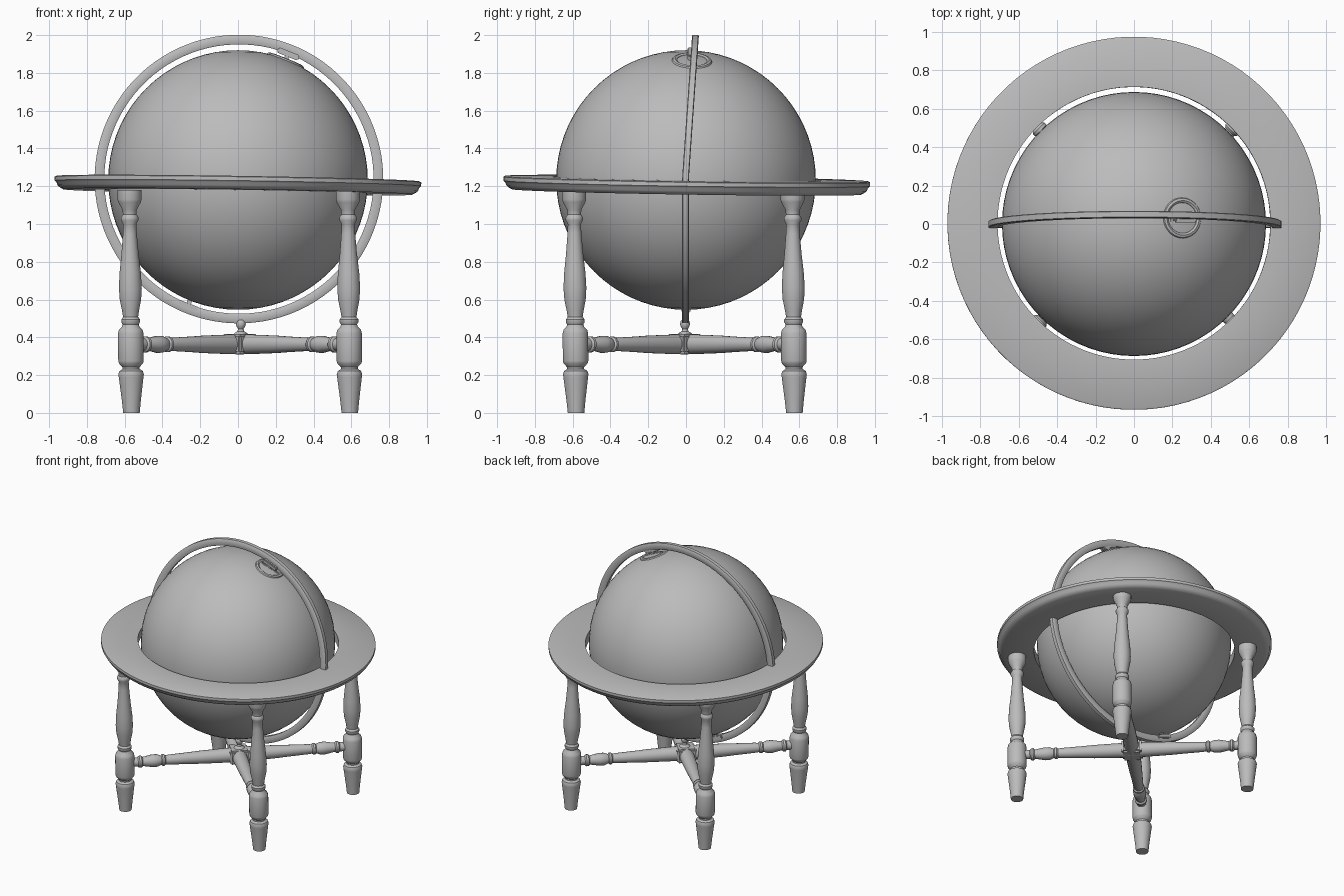
import bpy, bmesh, math
from mathutils import Vector, Matrix

cube = bpy.data.objects.get("Cube")
if cube:
    bpy.data.objects.remove(cube, do_unlink=True)

grey = bpy.data.materials.new("plain grey")
grey.use_nodes = True
colour = (0.5, 0.5, 0.5, 1)
grey.diffuse_color = colour
grey.node_tree.nodes["Principled BSDF"].inputs["Base Color"].default_value = colour


def finish(name, bm, matrix=Matrix(), angle=35):
    """Turn a bmesh into a smooth shaded object."""
    bmesh.ops.recalc_face_normals(bm, faces=bm.faces)
    mesh = bpy.data.meshes.new(name)
    bm.to_mesh(mesh)
    bm.free()
    mesh.materials.append(grey)
    obj = bpy.data.objects.new(name, mesh)
    bpy.context.collection.objects.link(obj)
    obj.matrix_world = matrix
    bpy.ops.object.select_all(action='DESELECT')
    obj.select_set(True)
    bpy.context.view_layer.objects.active = obj
    bpy.ops.object.shade_smooth_by_angle(angle=math.radians(angle))
    return obj


def lathe(name, profile, sides, matrix=Matrix(), closed=False, angle=35):
    """Spin (radius, height) points about z; open profiles get end caps."""
    bm = bmesh.new()
    rings = []
    for r, z in profile:
        rings.append([bm.verts.new((r * math.cos(t), r * math.sin(t), z))
                      for t in (2 * math.pi * (i + 0.5) / sides for i in range(sides))])
    pairs = list(zip(rings, rings[1:]))
    if closed:
        pairs.append((rings[-1], rings[0]))
    else:
        bm.faces.new(rings[0])
        bm.faces.new(rings[-1])
    for a, b in pairs:
        for i in range(sides):
            j = (i + 1) % sides
            bm.faces.new((a[i], a[j], b[j], b[i]))
    return finish(name, bm, matrix, angle)


def box(name, size, matrix, bevel=0.006):
    bm = bmesh.new()
    bmesh.ops.create_cube(bm, size=1, matrix=Matrix.Diagonal((*size, 1)))
    bmesh.ops.bevel(bm, geom=bm.edges[:], offset=bevel, segments=2, affect='EDGES')
    return finish(name, bm, matrix)


def move(x, y, z):
    return Matrix.Translation((x, y, z))


# Globe
centre = Vector((0, 0, 1.233))
bm = bmesh.new()
bmesh.ops.create_uvsphere(bm, u_segments=72, v_segments=36, radius=0.687)
finish("globe", bm, move(*centre))

# Flat horizon ring with a moulded rim, slightly out of level
horizon = [(0.71, 1.24), (0.962, 1.24), (0.971, 1.235), (0.971, 1.215),
           (0.96, 1.205), (0.955, 1.19), (0.94, 1.178), (0.925, 1.17), (0.71, 1.17)]
tilt = Matrix.Rotation(0.0155, 4, 'Y') @ Matrix.Rotation(-0.0155, 4, 'X')
lathe("horizon_ring", [(r, z - 1.24) for r, z in horizon], 96,
      move(0, 0.004, 1.24) @ tilt, closed=True)

# Upright meridian hoop, its upper half leaning back
band = [(0.713, -0.014), (0.719, -0.018), (0.758, -0.018), (0.764, -0.014),
        (0.764, 0.014), (0.758, 0.018), (0.719, 0.018), (0.713, 0.014)]
hoop = lathe("meridian_hoop", band, 96, closed=True)
for v in hoop.data.vertices:
    x, y, z = v.co
    v.co = (x + 0.005, -z + 0.07 * max(y, 0) - 0.003, y + 1.238)

# Pole fittings: clips on the hoop, pins, and the dial at the upper pole
axis = Vector((0.255, 0.032, 0.64)).normalized()
aim = axis.to_track_quat('Z', 'Y').to_matrix().to_4x4()
lean = math.atan2(axis.x, axis.z)
for side, name in ((1, "upper"), (-1, "lower")):
    spot = centre + axis * 0.719 * side
    if side < 0:
        spot.y = 0
    turn = move(*spot) @ Matrix.Rotation(lean, 4, 'Y')
    box(name + "_pole_clip", (0.12, 0.05, 0.03), turn)
    box(name + "_pole_pin", (0.024, 0.024, 0.07), turn @ move(0, 0, -0.02 * side))
dial = [(0.075, 0.671), (0.08, 0.684), (0.09, 0.69), (0.102, 0.686), (0.108, 0.674)]
lathe("pole_dial", dial, 40, move(*centre) @ aim, closed=True)
box("dial_pointer", (0.02, 0.15, 0.014), move(*centre) @ aim @ move(0, 0, 0.686))

# Four turned legs
leg = [(0.044, 0), (0.05, 0.06), (0.066, 0.19), (0.068, 0.205), (0.062, 0.222),
       (0.045, 0.232), (0.046, 0.243), (0.064, 0.262), (0.068, 0.275),
       (0.068, 0.42), (0.063, 0.44), (0.047, 0.456), (0.043, 0.468),
       (0.05, 0.48), (0.05, 0.495), (0.04, 0.508), (0.045, 0.54),
       (0.057, 0.6), (0.061, 0.66), (0.057, 0.74), (0.046, 0.84),
       (0.037, 0.95), (0.035, 1.0), (0.046, 1.02), (0.046, 1.035),
       (0.036, 1.05), (0.038, 1.075), (0.06, 1.115), (0.064, 1.13), (0.064, 1.18)]
lean_legs = Matrix.Rotation(0.009, 4, 'X') @ Matrix.Rotation(-0.009, 4, 'Y')
foot = 0.578
# Stretcher arm, measured from the middle outward
arm = [(0.054, 0), (0.052, 0.1), (0.047, 0.27), (0.042, 0.36), (0.036, 0.5),
       (0.033, 0.525), (0.042, 0.535), (0.042, 0.548), (0.033, 0.556),
       (0.045, 0.585), (0.046, 0.62), (0.036, 0.67), (0.033, 0.69),
       (0.043, 0.7), (0.043, 0.715), (0.033, 0.725), (0.033, 0.79)]
for sx, side in ((1, "left"), (-1, "right")):
    for sy, end in ((-1, "front"), (1, "back")):
        place = move(0.014 + foot * sx, -0.004 + foot * sy, 0)
        lathe(f"{end}_{side}_leg", leg, 24, place @ lean_legs)
        out = Vector((sx, sy, 0)).to_track_quat('Z', 'Y').to_matrix().to_4x4()
        lathe(f"{end}_{side}_stretcher", arm, 16, move(0.01, -0.008, 0.363) @ out)

# Centre block and turned support under the hoop
box("stretcher_block", (0.14, 0.14, 0.105),
    move(0.01, -0.008, 0.365) @ Matrix.Rotation(math.pi / 4, 4, 'Z'), 0.012)
support = [(0.045, 0.405), (0.035, 0.422), (0.018, 0.432), (0.015, 0.445),
           (0.022, 0.455), (0.027, 0.47), (0.024, 0.485), (0.018, 0.492)]
lathe("hoop_support", support, 20, move(0.015, -0.005, 0))
